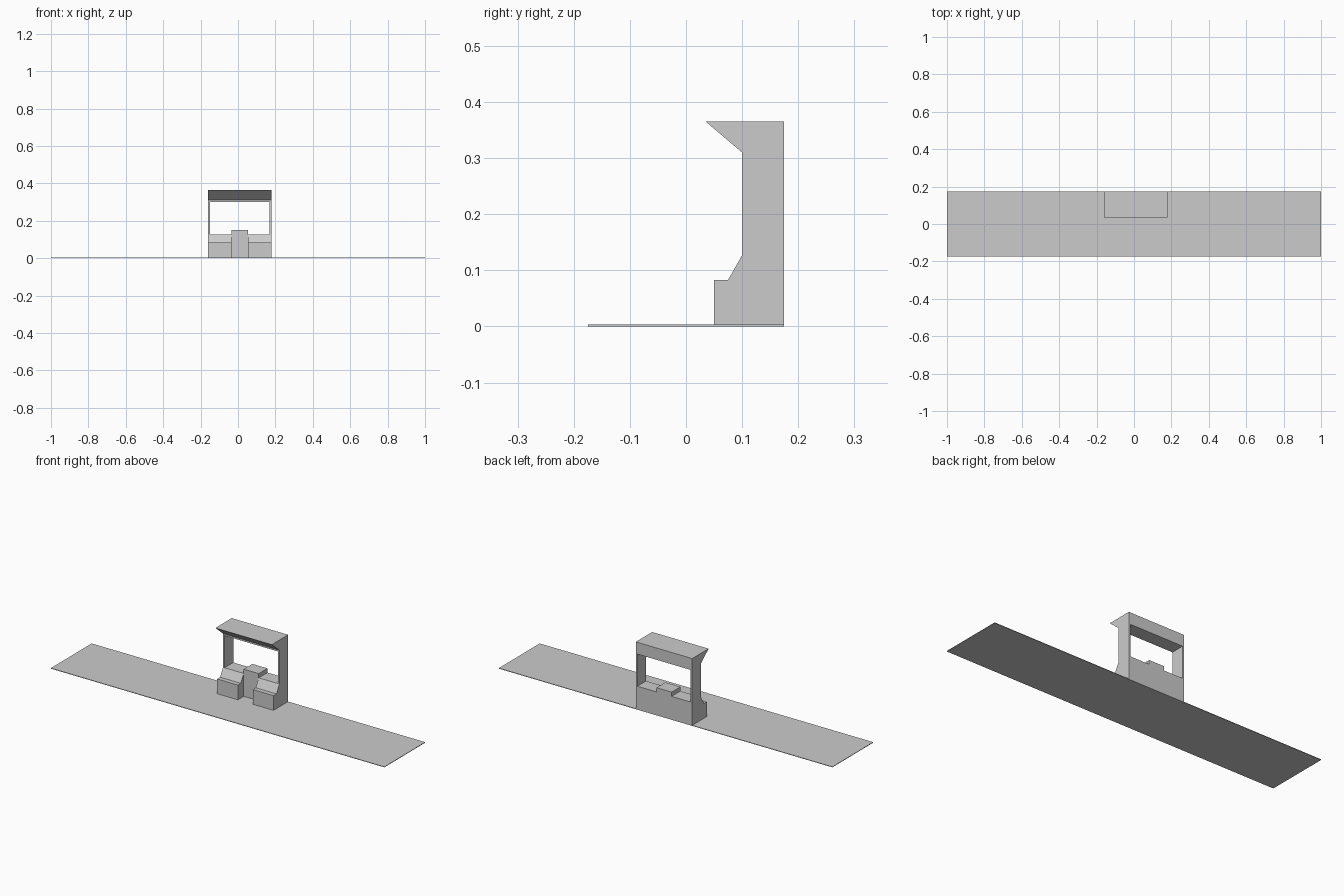
import bpy, bmesh

if "Cube" in bpy.data.objects:
    bpy.data.objects.remove(bpy.data.objects["Cube"])

BACK, FACE, LIP, EAVE = 0.175, 0.10, 0.05, 0.035
SILL, TOP = 0.127, 0.365
X0, X1, WALL = -0.16, 0.178, 0.009
C0, C1 = -0.036, 0.054


def extrude_x(name, profile, x0, x1):
    """Solid made from a (y, z) profile swept from x0 to x1."""
    bm = bmesh.new()
    face = bm.faces.new([bm.verts.new((x0, y, z)) for y, z in profile])
    ext = bmesh.ops.extrude_face_region(bm, geom=[face])
    moved = [g for g in ext["geom"] if isinstance(g, bmesh.types.BMVert)]
    bmesh.ops.translate(bm, verts=moved, vec=(x1 - x0, 0, 0))
    bmesh.ops.recalc_face_normals(bm, faces=bm.faces)
    mesh = bpy.data.meshes.new(name)
    bm.to_mesh(mesh)
    bm.free()
    obj = bpy.data.objects.new(name, mesh)
    bpy.context.collection.objects.link(obj)
    return obj


def box_profile(y0, y1, z0, z1):
    return [(y0, z0), (y1, z0), (y1, z1), (y0, z1)]


B = 0.003  # top of the ground strip

# Long thin ground strip
extrude_x("ground_strip", box_profile(-0.175, BACK, 0, B), -1, 1)

# Thin side walls with the full stepped outline
desk_front = [(LIP, B), (LIP, 0.083), (0.075, 0.083), (FACE, SILL)]
wall = desk_front + [(FACE, 0.31), (EAVE, TOP), (BACK, TOP), (BACK, B)]
extrude_x("left_wall", wall, X0, X0 + WALL)
extrude_x("right_wall", wall, X1 - WALL, X1)

# Desks with sloped backs, either side of the middle block
desk = desk_front + [(BACK, SILL), (BACK, B)]
extrude_x("left_desk", desk, X0 + WALL, C0)
extrude_x("right_desk", desk, C1, X1 - WALL)

# Taller recessed middle block
extrude_x("middle_block", box_profile(FACE, BACK, B, 0.15), C0, C1)

# Roof beam with its overhanging wedge
roof = [(FACE, 0.301), (FACE, 0.31), (EAVE, TOP), (BACK, TOP), (BACK, 0.301)]
extrude_x("roof", roof, X0 + WALL, X1 - WALL)
